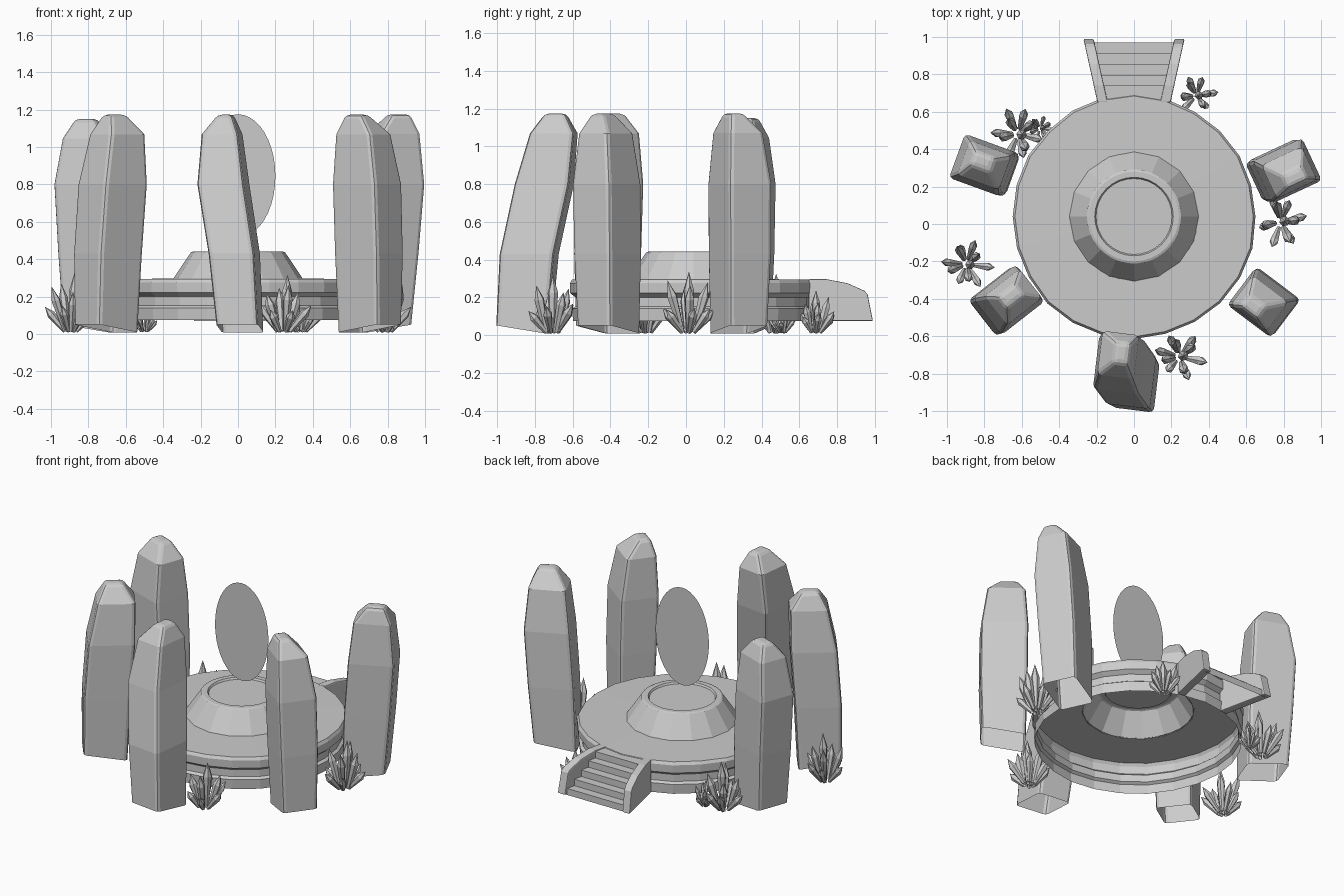
import bpy, bmesh, math, random
from mathutils import Vector, Matrix

if "Cube" in bpy.data.objects:
    bpy.data.objects.remove(bpy.data.objects["Cube"])

random.seed(4)
CY = 0.04  # y of the platform axis


def make(name, verts, faces, fix=False, bevel=0.0):
    me = bpy.data.meshes.new(name)
    me.from_pydata([tuple(v) for v in verts], [], faces)
    if fix:
        bm = bmesh.new()
        bm.from_mesh(me)
        bmesh.ops.recalc_face_normals(bm, faces=bm.faces)
        bm.to_mesh(me)
        bm.free()
    ob = bpy.data.objects.new(name, me)
    bpy.context.collection.objects.link(ob)
    if bevel:
        m = ob.modifiers.new("bevel", 'BEVEL')
        m.width, m.segments = bevel, 2
        m.limit_method, m.angle_limit = 'ANGLE', math.radians(35)
    return ob


def skin(rings, cap=True, start=0):
    """Quads between equal rings, optional cap on the last one."""
    n = len(rings[0])
    faces = []
    for k in range(len(rings) - 1):
        a, b = start + k * n, start + (k + 1) * n
        faces += [(a + i, a + (i + 1) % n, b + (i + 1) % n, b + i) for i in range(n)]
    if cap:
        faces.append(tuple(start + (len(rings) - 1) * n + i for i in range(n)))
    return [v for r in rings for v in r], faces


def lathe(name, profile, n, wobble=0.0, cap=True):
    jit = [1 + random.uniform(-wobble, wobble) for _ in range(n)]
    rings = [[(r * jit[i] * math.cos(math.tau * i / n),
               CY + r * jit[i] * math.sin(math.tau * i / n), z) for i in range(n)]
             for r, z in profile]
    return make(name, *skin(rings, cap))


# Round platform, open below and under the pedestal
lathe("platform", [(.635, .075), (.64, .14), (.622, .152), (.622, .2), (.65, .222),
                   (.652, .275), (.64, .294), (.34, .297)], 24, .008, cap=False)

# Pedestal with a slightly sunk top
lathe("pedestal", [(.347, .295), (.252, .437)], 16, cap=False)
lathe("pedestal_top", [(.252, .437), (.24, .442), (.21, .442), (.203, .43)], 32)

# Flat upright oval portal
N = 40
make("portal", [(.2 * math.cos(math.tau * i / N), CY, .845 + .33 * math.sin(math.tau * i / N))
                for i in range(N)], [tuple(range(N))])


# Stairs at the back
def rail_x(y):
    return .20 + (y - .67) * .22


steps = [(.62, .29)]
edges = [.74, .797, .855, .912, .97]
for i, y in enumerate(edges):
    z = .29 - i * .044
    steps += [(y, z), (y, z - .044)]
verts, faces = [], []
for i, (y, z) in enumerate(steps):
    w = rail_x(y) - .03
    verts += [(-w, y, z), (w, y, z)]
    if i:
        faces.append((2 * i - 2, 2 * i - 1, 2 * i + 1, 2 * i))
make("stairs", verts, faces)

# Sloping side rails
prof = [(.65, .075), (.65, .297), (.74, .297), (.855, .275), (.945, .235), (.962, .215), (.99, .075)]
for side, s in (("left", -1), ("right", 1)):
    rings = [[(s * (rail_x(y) - t), y, z) for y, z in prof] for t in (0, .055)]
    v, f = skin(rings)
    f.append(tuple(range(len(prof))))
    make(side + "_stair_rail", v, f, fix=True, bevel=.006)


# Standing stones: stacked rectangular sections that bend, hollow below
LEVELS = [(.03, .112, .135), (.43, .123, .145), (.80, .125, .145), (1.06, .098, .118), (1.165, .038, .055)]


def stone(name, yaw, centres, top=0.0):
    out = Vector((math.cos(yaw), math.sin(yaw), 0))
    tan = Vector((-math.sin(yaw), math.cos(yaw), 0))
    rings = []
    for k, ((z, hu, hv), (cx, cy)) in enumerate(zip(LEVELS, centres)):
        tilt = .022 if k == 0 else 0
        rings.append([Vector((cx, cy, z + (top if k > 2 else 0) + tilt * b)) + tan * hu * a + out * hv * b
                      for b, a in ((1, -1), (1, 1), (-1, 1), (-1, -1))])
    make(name, *skin(rings), bevel=.022)


R = math.radians
stone("front_stone", R(-97), [(.01, -.86), (-.02, -.83), (-.078, -.75), (-.085, -.70), (-.065, -.69)], .008)
stone("front_left_stone", R(218), [(-.705, -.42), (-.695, -.415), (-.67, -.405), (-.645, -.39), (-.66, -.385)], .008)
stone("front_right_stone", R(-37), [(.705, -.41), (.70, -.415), (.69, -.42), (.67, -.425), (.635, -.44)], .008)
stone("back_right_stone", R(25), [(.765, .28), (.79, .285), (.82, .285), (.83, .275), (.86, .25)], .01)
stone("back_left_stone", R(160), [(-.775, .305), (-.79, .31), (-.81, .315), (-.80, .315), (-.81, .335)], -.015)


# Crystal clusters: faceted spikes fanning out from one point
def cluster(name, x, y, height, spread):
    verts, faces = [], []
    specs = [(.0, 0, 1.0)]
    specs += [(R(14), math.tau * i / 4 + .4, random.uniform(.7, .9)) for i in range(4)]
    specs += [(R(36), math.tau * i / 6, random.uniform(.45, .62)) for i in range(6)]
    for lean, az, h in specs:
        az += random.uniform(-.3, .3)
        lean = lean * random.uniform(.85, 1.15) + random.uniform(0, .06)
        L = height * h
        r = spread * (.18 + .08 * h)
        rot = Matrix.Rotation(az, 4, 'Z') @ Matrix.Rotation(lean, 4, 'Y')
        off = Vector((math.cos(az), math.sin(az), 0)) * spread * (.12 if lean < .1 else .3)
        base = Vector((x, y, .015)) + off
        rings = [[base + rot @ Vector((q * r * math.cos(math.tau * i / 6),
                                       q * r * math.sin(math.tau * i / 6), t * L))
                  for i in range(6)] for q, t in ((.5, 0), (1, .7), (.03, 1))]
        v, f = skin(rings, start=len(verts))
        verts += v
        faces += f
    make(name, verts, faces)


cluster("crystals_front", .245, -.71, .30, .11)
cluster("crystals_right", .785, .01, .32, .11)
cluster("crystals_back", .335, .685, .22, .09)
cluster("crystals_left", -.895, -.215, .31, .10)
cluster("crystals_back_left", -.62, .48, .31, .11)
cluster("crystals_small", -.50, .51, .16, .06)
